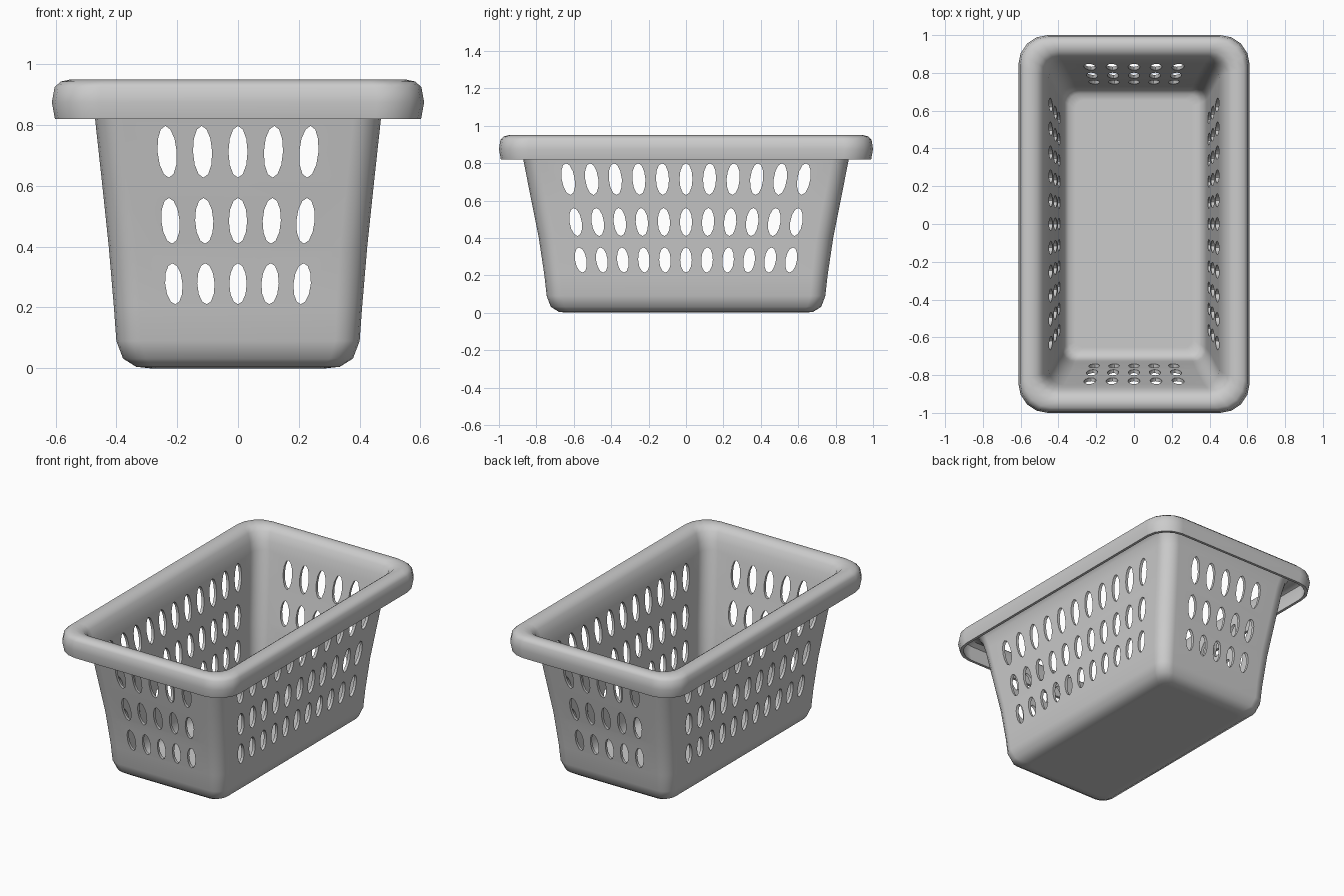
import bpy, bmesh
from math import sin, cos, pi

if "Cube" in bpy.data.objects:
    bpy.data.objects.remove(bpy.data.objects["Cube"])


def ring(bm, hx, hy, z, r, seg=4):
    """One rounded-rectangle loop."""
    verts = []
    for k, (sx, sy) in enumerate([(1, 1), (-1, 1), (-1, -1), (1, -1)]):
        for i in range(seg + 1):
            a = k * pi / 2 + i / seg * pi / 2
            verts.append(bm.verts.new((sx * (hx - r) + r * cos(a),
                                       sy * (hy - r) + r * sin(a), z)))
    return verts


def finish(bm, name):
    bmesh.ops.recalc_face_normals(bm, faces=bm.faces[:])
    mesh = bpy.data.meshes.new(name)
    bm.to_mesh(mesh)
    bm.free()
    obj = bpy.data.objects.new(name, mesh)
    bpy.context.collection.objects.link(obj)
    return obj


# Section of basket: half width, half depth, height, corner radius
wall = [(0.400, 0.745, 0.09, 0.08), (0.408, 0.757, 0.20, 0.085),
        (0.425, 0.787, 0.40, 0.09), (0.446, 0.827, 0.60, 0.09),
        (0.470, 0.870, 0.82, 0.09)]
t = 0.018
base = [(0.29, 0.635, 0.0, 0.05), (0.335, 0.68, 0.005, 0.06), (0.378, 0.723, 0.032, 0.075)]
rim = [(0.483, 0.883, 0.88, 0.09), (0.505, 0.905, 0.917, 0.10), (0.55, 0.945, 0.932, 0.12),
       (0.585, 0.975, 0.915, 0.14), (0.594, 0.983, 0.87, 0.145), (0.585, 0.973, 0.82, 0.14),
       (0.602, 0.990, 0.82, 0.15), (0.612, 1.000, 0.875, 0.155), (0.603, 0.992, 0.925, 0.15),
       (0.582, 0.973, 0.943, 0.145), (0.55, 0.945, 0.95, 0.13), (0.515, 0.913, 0.943, 0.11),
       (0.485, 0.885, 0.92, 0.09), (0.466, 0.866, 0.87, 0.08)]
inside = [(x - t, y - t, z, r - 0.01) for x, y, z, r in reversed(wall)]
floor = [(0.368, 0.713, 0.045, 0.065), (0.345, 0.69, 0.024, 0.055), (0.31, 0.655, 0.018, 0.045)]

# Basket body
bm = bmesh.new()
loops = [ring(bm, *s) for s in base + wall + rim + inside + floor]
for a, b in zip(loops, loops[1:]):
    for i in range(len(a)):
        j = (i + 1) % len(a)
        bm.faces.new((a[i], a[j], b[j], b[i]))
bm.faces.new(loops[0])
bm.faces.new(loops[-1])
basket = finish(bm, "laundry_basket")


def slot_cutter(name, columns, rows, lean, along_y):
    """Leaning oval bars that pierce both opposite walls."""
    bm = bmesh.new()
    n = 12
    for z0, pitch, w, h in rows:
        for c in range(-(columns // 2), columns // 2 + 1):
            ends = []
            for d in (-1.3, 1.3):
                end = []
                for i in range(n):
                    a = 2 * pi * i / n
                    dz = h / 2 * sin(a)
                    u = c * pitch + w / 2 * cos(a) + lean * dz * c / (columns // 2)
                    end.append(bm.verts.new((u, d, z0 + dz) if along_y else (d, u, z0 + dz)))
                ends.append(end)
            for i in range(n):
                j = (i + 1) % n
                bm.faces.new((ends[0][i], ends[0][j], ends[1][j], ends[1][i]))
            bm.faces.new(ends[0])
            bm.faces.new(ends[1])
    obj = finish(bm, name)
    obj.hide_render = True
    return obj


# Ventilation slots: row height, pitch, slot width, slot height
end_rows = [(0.712, 0.1165, 0.063, 0.17), (0.485, 0.111, 0.06, 0.15), (0.278, 0.1055, 0.057, 0.135)]
side_rows = [(0.715, 0.126, 0.07, 0.17), (0.485, 0.118, 0.066, 0.15), (0.282, 0.1125, 0.062, 0.135)]
cutters = [slot_cutter("end_slot_cutter", 5, end_rows, 0.07, True),
           slot_cutter("side_slot_cutter", 11, side_rows, 0.14, False)]

bpy.context.view_layer.objects.active = basket
basket.select_set(True)
for c in cutters:
    m = basket.modifiers.new(c.name, 'BOOLEAN')
    m.operation = 'DIFFERENCE'
    m.solver = 'EXACT'
    m.object = c
    bpy.ops.object.modifier_apply(modifier=m.name)
    bpy.data.objects.remove(c)

# Smooth shading with crisp slot edges
bpy.ops.object.shade_smooth_by_angle(angle=0.8)
wn = basket.modifiers.new("weighted_normals", 'WEIGHTED_NORMAL')
wn.keep_sharp = True
